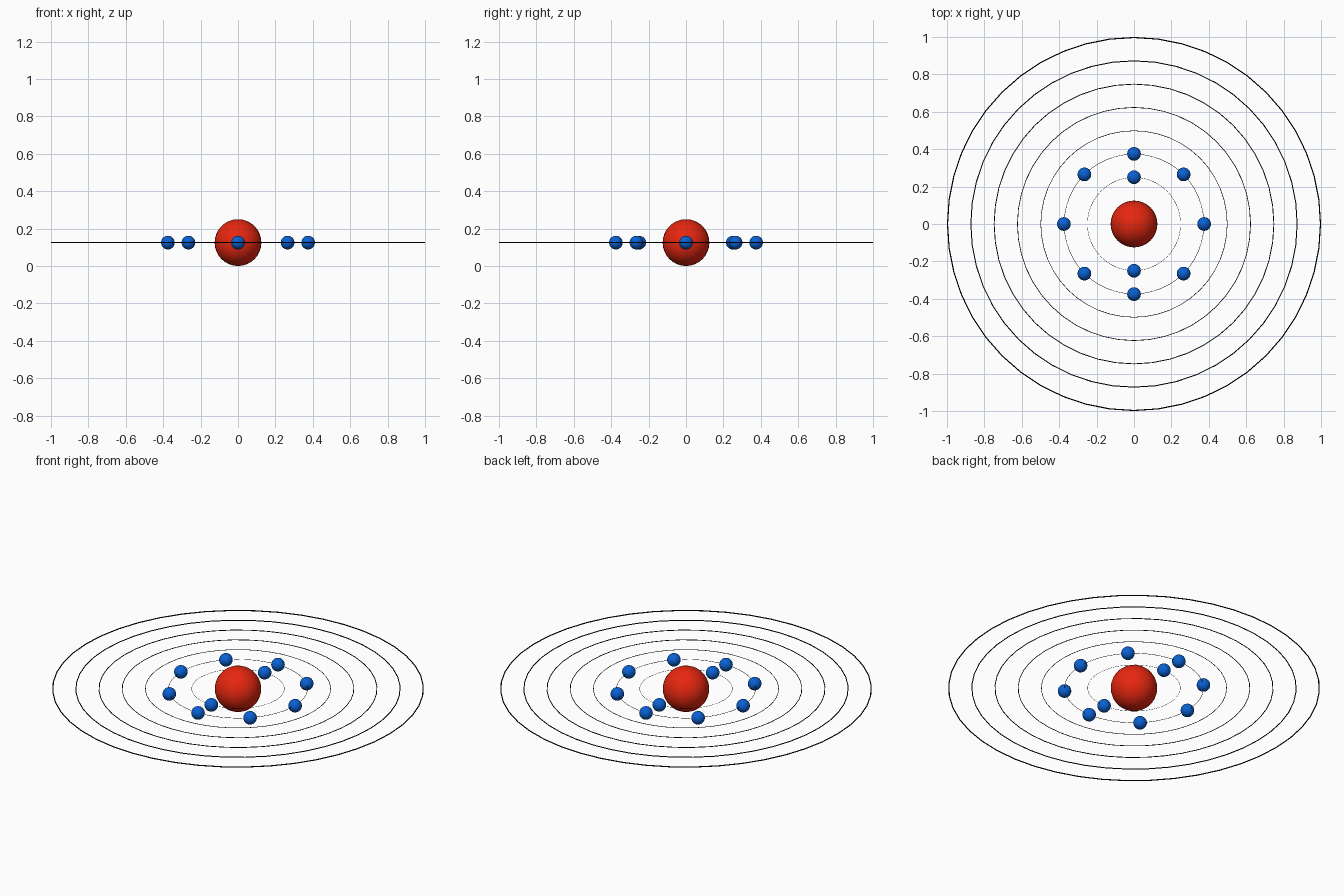
import bpy
from math import cos, sin, pi

if "Cube" in bpy.data.objects:
    bpy.data.objects.remove(bpy.data.objects["Cube"])

Z = 0.125          # height of the orbital plane
SHELL = 0.125      # spacing between shells


def material(name, rgb):
    m = bpy.data.materials.new(name)
    m.diffuse_color = (*rgb, 1)
    m.use_nodes = True
    m.node_tree.nodes["Principled BSDF"].inputs["Base Color"].default_value = m.diffuse_color
    return m


RED = material("red", (0.8, 0.02, 0.005))
BLUE = material("blue", (0.003, 0.12, 0.65))
BLACK = material("black", (0.0, 0.0, 0.0))


def finish(name, mat):
    ob = bpy.context.object
    ob.name = name
    ob.data.materials.append(mat)
    bpy.ops.object.shade_smooth()


def ball(name, radius, x, y, mat):
    bpy.ops.mesh.primitive_uv_sphere_add(segments=32, ring_count=16,
                                         radius=radius, location=(x, y, Z))
    finish(name, mat)


# Central nucleus
ball("nucleus", 0.125, 0, 0, RED)

# Seven thin orbit rings, wire thickness growing with radius
for i in range(7):
    r = SHELL * (i + 2)
    wire = 0.003 * r
    bpy.ops.mesh.primitive_torus_add(major_segments=48, minor_segments=12,
                                     major_radius=r - wire, minor_radius=wire,
                                     location=(0, 0, Z))
    finish(f"orbit_ring_{i + 1}", BLACK)

# Electrons: two on the first shell, eight on the second
for shell, (radius, count) in enumerate([(0.25, 2), (0.375, 8)], 1):
    for k in range(count):
        a = pi / 2 + 2 * pi * k / count
        ball(f"electron_{shell}_{k + 1}", 0.0365,
             radius * cos(a), radius * sin(a), BLUE)
